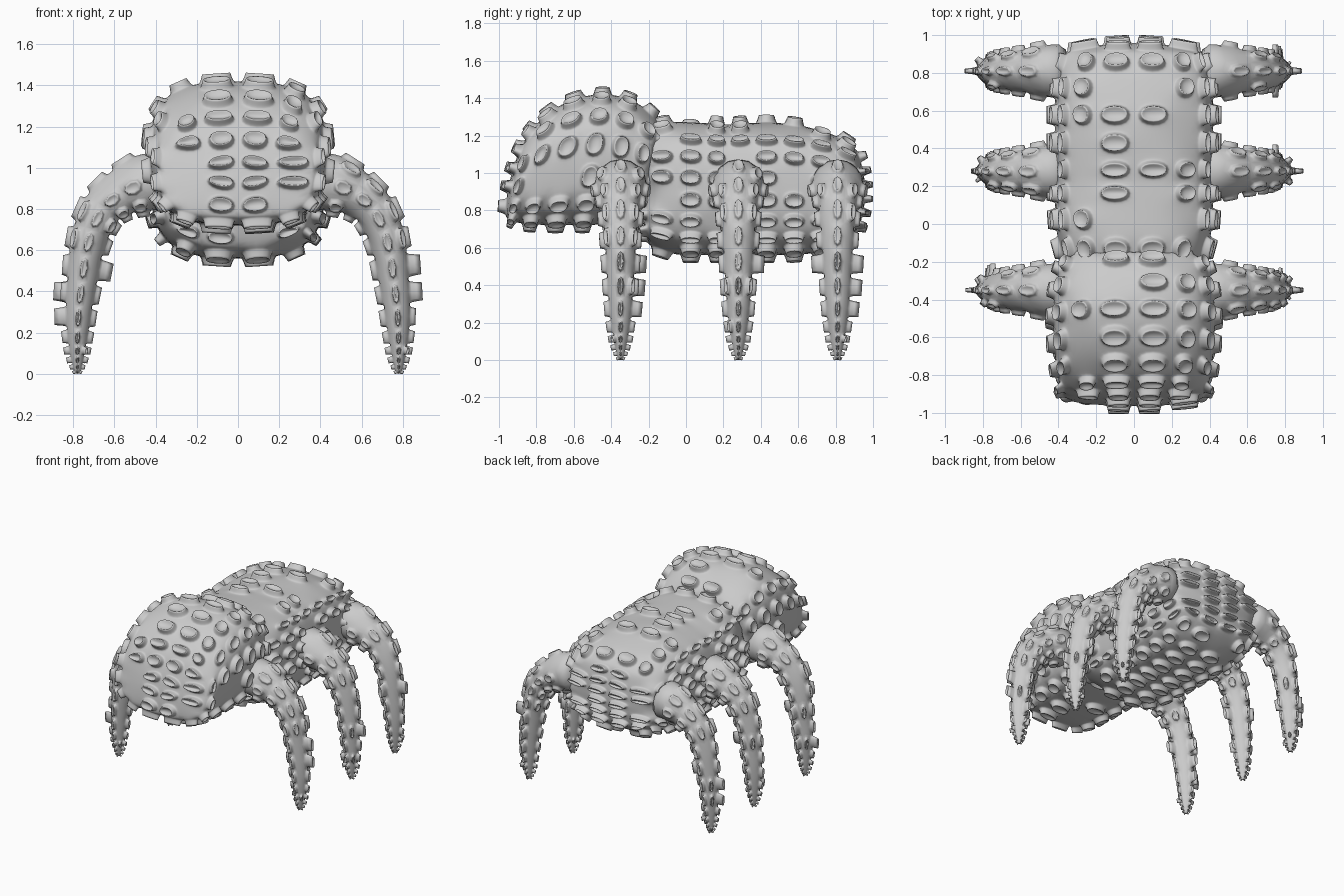
import bpy, bmesh, math, random
from mathutils import Vector

cube = bpy.data.objects.get("Cube")
if cube:
    bpy.data.objects.remove(cube, do_unlink=True)
random.seed(4)

GREY = (0.6, 0.6, 0.6, 1)
skin = bpy.data.materials.new("grey_skin")
skin.use_nodes = True
skin.diffuse_color = GREY
bsdf = next(n for n in skin.node_tree.nodes if n.type == 'BSDF_PRINCIPLED')
bsdf.inputs["Base Color"].default_value = GREY
bsdf.inputs["Roughness"].default_value = 0.7


def inset(bm, face, thickness, depth):
    bmesh.ops.inset_individual(bm, faces=[face], thickness=thickness,
                               depth=depth, use_even_offset=True)
    bm.normal_update()


def add_sucker(bm, crease, face, height):
    """Raise one face into a tapered cup with a crisp rim and a dished top."""
    size = math.sqrt(face.calc_area())
    height = min(height, size * 0.8)
    inset(bm, face, size * 0.09, 0)
    inset(bm, face, size * 0.08, height)
    rim = list(face.edges)
    inset(bm, face, size * 0.17, -height * 0.4)
    for e in rim:
        if e.is_valid:
            e[crease] = 0.6


def finish(name, bm, suckers, levels):
    """Add the cups, then turn the cage into a smooth object."""
    bmesh.ops.recalc_face_normals(bm, faces=bm.faces[:])
    bm.normal_update()
    crease = bm.edges.layers.float.new("crease_edge")
    for face, height in suckers:
        add_sucker(bm, crease, face, height)
    mesh = bpy.data.meshes.new(name)
    bm.to_mesh(mesh)
    bm.free()
    for p in mesh.polygons:
        p.use_smooth = True
    mesh.materials.append(skin)
    obj = bpy.data.objects.new(name, mesh)
    bpy.context.collection.objects.link(obj)
    mod = obj.modifiers.new("smooth", 'SUBSURF')
    mod.levels = mod.render_levels = levels


def body_part(name, stations, rows, patterns, density, bulge, lean=0.0):
    """Rounded box cage; stations run front to back as (y, half width, bottom, top)."""
    cols, length = 4, len(stations) - 1
    bm = bmesh.new()
    cache, suckers = {}, []

    def vert(i, j, k):
        if (i, j, k) not in cache:
            y, half, low, high = stations[j]
            u, w = 2 * i / cols - 1, 2 * k / rows - 1
            m = max(abs(u), abs(w))
            r = (abs(u) ** 3 + abs(w) ** 3) ** (1 / 3) or 1
            u, w = u * m / r, w * m / r
            if j in (0, length):
                y += (bulge if j else -bulge) * (1 - m * m)
            cache[i, j, k] = bm.verts.new((u * half, y + lean * w,
                                           (low + high) / 2 + w * (high - low) / 2))
        return cache[i, j, k]

    def panel(side, na, nb, place):
        for a in range(na):
            for b in range(nb):
                ring = ((a, b), (a + 1, b), (a + 1, b + 1), (a, b + 1))
                face = bm.faces.new([vert(*place(*c)) for c in ring])
                if side in patterns:
                    keep = patterns[side][b][a] == "1"
                else:
                    keep = random.random() < density
                if keep:
                    suckers.append((face, 0.046))

    panel("top", cols, length, lambda a, b: (a, b, rows))
    panel("bottom", cols, length, lambda a, b: (a, b, 0))
    panel("right", length, rows, lambda a, b: (0, a, b))
    panel("left", length, rows, lambda a, b: (cols, a, b))
    panel("front", cols, rows, lambda a, b: (a, 0, b))
    panel("back", cols, rows, lambda a, b: (a, length, b))
    finish(name, bm, suckers, 2)


# Torso: long rounded box with a patchy row pattern on its back
body_part("torso", [
    (-0.20, 0.37, 0.61, 1.25), (-0.05, 0.41, 0.56, 1.28),
    (0.10, 0.42, 0.56, 1.27), (0.225, 0.42, 0.56, 1.26),
    (0.355, 0.42, 0.56, 1.27), (0.505, 0.42, 0.56, 1.27),
    (0.65, 0.42, 0.565, 1.25), (0.79, 0.41, 0.59, 1.21),
    (0.91, 0.37, 0.67, 1.13)],
    rows=6, density=0.88, bulge=0.05,
    patterns={"top": ["1111", "1000", "0101", "0111",
                      "0100", "1110", "1001", "1111"],
              "back": ["1111", "1111", "0110", "1111", "1111", "0110"]})

# Head: taller block that slopes down towards the face and blends into the torso
head_side = ["111101", "100110", "111111", "011111"]
body_part("head", [
    (-0.91, 0.37, 0.76, 1.19), (-0.84, 0.40, 0.73, 1.28),
    (-0.72, 0.42, 0.72, 1.37), (-0.57, 0.43, 0.72, 1.42),
    (-0.43, 0.43, 0.72, 1.42), (-0.30, 0.41, 0.73, 1.37),
    (-0.20, 0.38, 0.76, 1.28)],
    rows=4, density=0.9, bulge=0.03, lean=0.055,
    patterns={"top": ["1111", "0111", "0111", "1111", "0011", "0110"],
              "front": ["0110", "0111", "0111", "1111"],
              "right": head_side, "left": head_side})

# Legs: arched tapering tubes as (x, z, radius) from hip to tip
LEG = [(0.34, 0.94, 0.175), (0.45, 0.93, 0.15), (0.565, 0.88, 0.122),
       (0.655, 0.81, 0.105), (0.71, 0.70, 0.096), (0.74, 0.58, 0.086),
       (0.757, 0.45, 0.078), (0.772, 0.33, 0.069), (0.778, 0.22, 0.058),
       (0.78, 0.14, 0.045), (0.78, 0.09, 0.036), (0.78, 0.05, 0.026),
       (0.78, 0.02, 0.018), (0.78, 0.0, 0.008)]
SIDES = 8


def leg(name, side, y0):
    bm = bmesh.new()
    rings, suckers = [], []
    for n, (x, z, r) in enumerate(LEG):
        before, after = LEG[max(n - 1, 0)], LEG[min(n + 1, len(LEG) - 1)]
        along = Vector((after[0] - before[0], 0, after[1] - before[1])).normalized()
        out = Vector((-along.z, 0, along.x))
        ring = []
        for s in range(SIDES):
            a = math.tau * (s + 0.5) / SIDES
            p = Vector((x, 0, z)) + out * r * math.cos(a)
            ring.append(bm.verts.new((side * p.x, y0 + r * math.sin(a), p.z)))
        rings.append(ring)
    for n in range(len(rings) - 1):
        for s in range(SIDES):
            t = (s + 1) % SIDES
            face = bm.faces.new((rings[n][s], rings[n][t],
                                 rings[n + 1][t], rings[n + 1][s]))
            # Facets along the axes carry cups all the way; some low ones are tall fins
            straight = s % 2 == 1
            if n and (straight or random.random() < (0.7 if n < 4 else 0.15)):
                fin = straight and 5 <= n <= 7 and random.random() < 0.25
                suckers.append((face, 0.065 if fin else 0.03))
    bm.faces.new(rings[0])
    bm.faces.new(rings[-1])
    finish(name, bm, suckers, 1)


for place, y in (("front", -0.35), ("middle", 0.28), ("back", 0.81)):
    leg(place + "_left_leg", 1, y)
    leg(place + "_right_leg", -1, y)
